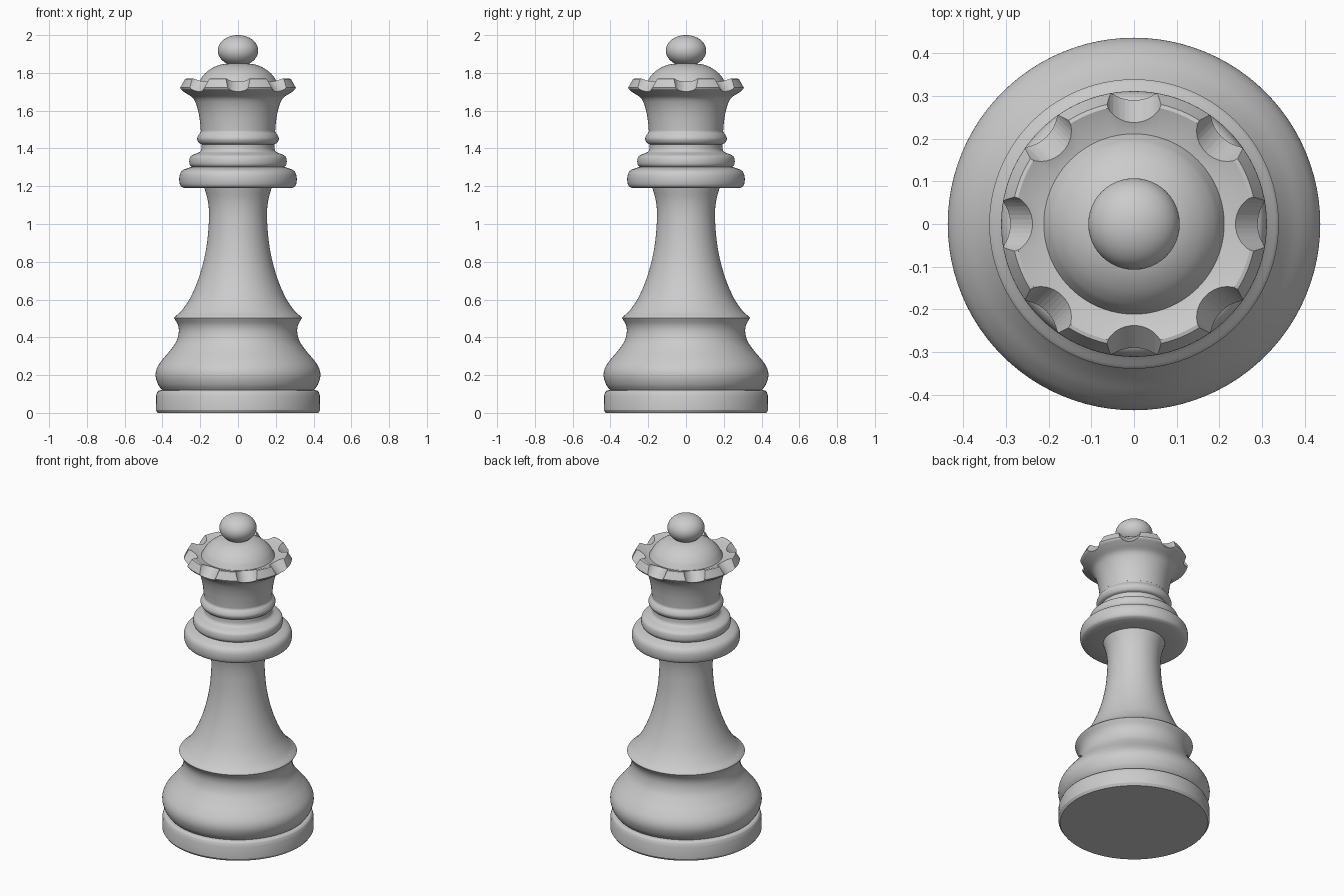
import bpy, bmesh, math
from mathutils import Vector, Matrix

if "Cube" in bpy.data.objects:
    bpy.data.objects.remove(bpy.data.objects["Cube"])

SIDES = 96


def smooth_curve(pts, steps=5):
    """Catmull-Rom curve through (radius, height) points."""
    if len(pts) < 3:
        return [Vector(p) for p in pts]
    p = [Vector(q) for q in pts]
    p = [2 * p[0] - p[1]] + p + [2 * p[-1] - p[-2]]
    out = []
    for a, b, c, d in zip(p, p[1:], p[2:], p[3:]):
        for i in range(steps):
            t = i / steps
            out.append(0.5 * (2 * b + (c - a) * t + (2 * a - 5 * b + 4 * c - d) * t * t
                              + (3 * b - a - 3 * c + d) * t ** 3))
    return out + [p[-2]]


def shade(ob):
    bpy.ops.object.select_all(action='DESELECT')
    ob.select_set(True)
    bpy.context.view_layer.objects.active = ob
    bpy.ops.object.shade_smooth_by_angle(angle=math.radians(32))


def make_object(name, bm):
    bmesh.ops.remove_doubles(bm, verts=bm.verts, dist=1e-5)
    bmesh.ops.recalc_face_normals(bm, faces=bm.faces)
    me = bpy.data.meshes.new(name)
    bm.to_mesh(me)
    bm.free()
    ob = bpy.data.objects.new(name, me)
    bpy.context.collection.objects.link(ob)
    return ob


def lathe(name, *runs):
    """Revolve smooth runs of profile points; corners between runs stay sharp."""
    prof = []
    for run in runs:
        prof += smooth_curve(run)
    bm = bmesh.new()
    rings = []
    for r, z in prof:
        if rings and (Vector((r, z)) - last).length < 1e-5:
            continue
        last = Vector((r, z))
        if r < 1e-5:
            rings.append([bm.verts.new((0, 0, z))] * SIDES)
        else:
            rings.append([bm.verts.new((r * math.cos(2 * math.pi * i / SIDES),
                                        r * math.sin(2 * math.pi * i / SIDES), z))
                          for i in range(SIDES)])
    for lo, hi in zip(rings, rings[1:]):
        for i in range(SIDES):
            j = (i + 1) % SIDES
            quad = list(dict.fromkeys((lo[i], lo[j], hi[j], hi[i])))
            if len(quad) > 2:
                bm.faces.new(quad)
    ob = make_object(name, bm)
    shade(ob)
    return ob


# Foot disc
lathe("foot", [(0, 0), (0.425, 0)], [(0.425, 0), (0.435, 0.015)],
      [(0.435, 0.015), (0.434, 0.092)], [(0.434, 0.092), (0.424, 0.115), (0.40, 0.122)])

# Swelling body above the foot
lathe("body", [(0.40, 0.118), (0.423, 0.15), (0.436, 0.195), (0.429, 0.237), (0.402, 0.28),
               (0.362, 0.327), (0.328, 0.376), (0.314, 0.425), (0.318, 0.465), (0.339, 0.503)],
      [(0.339, 0.503), (0.333, 0.51)])

# Tapering stem
lathe("stem", [(0.335, 0.508), (0.30, 0.54), (0.255, 0.605), (0.213, 0.70), (0.183, 0.80),
               (0.164, 0.90), (0.155, 1.0), (0.154, 1.07), (0.161, 1.13), (0.178, 1.192)])

# Stacked collars
lathe("lower_collar", [(0.17, 1.19), (0.285, 1.19)],
      [(0.285, 1.19), (0.304, 1.202), (0.311, 1.23), (0.308, 1.262), (0.293, 1.284), (0.262, 1.297),
       (0.24, 1.303)])
lathe("middle_collar", [(0.24, 1.298), (0.255, 1.313), (0.258, 1.335), (0.252, 1.357), (0.233, 1.369),
                        (0.205, 1.38), (0.194, 1.395), (0.192, 1.425)])
lathe("upper_collar", [(0.192, 1.422), (0.207, 1.43), (0.216, 1.45), (0.21, 1.47), (0.198, 1.487),
                       (0.197, 1.505)])

# Flared crown, closed so that it can be cut
crown = lathe("crown", [(0, 1.495), (0.197, 1.495)],
              [(0.197, 1.495), (0.2, 1.53), (0.207, 1.58), (0.22, 1.63), (0.24, 1.668), (0.28, 1.695)],
              [(0.28, 1.695), (0.305, 1.712), (0.311, 1.722)],
              [(0.311, 1.722), (0.287, 1.768)], [(0.287, 1.768), (0.278, 1.77)],
              [(0.278, 1.77), (0.21, 1.742)], [(0.21, 1.742), (0, 1.742)])

# Eight tilted round notches around the crown rim
bm = bmesh.new()
for k in range(8):
    place = (Matrix.Rotation(k * math.pi / 4, 4, 'Z') @ Matrix.Translation((0.345, 0, 1.745))
             @ Matrix.Rotation(math.radians(-45), 4, 'Y'))
    bmesh.ops.create_cone(bm, cap_ends=True, segments=40, radius1=0.07, radius2=0.07,
                          depth=0.24, matrix=place)
cutter = make_object("notch_cutter", bm)
cutter.hide_render = True
mod = crown.modifiers.new("notches", 'BOOLEAN')
mod.operation = 'DIFFERENCE'
mod.solver = 'EXACT'
mod.object = cutter
bpy.context.view_layer.objects.active = crown
bpy.ops.object.modifier_apply(modifier=mod.name)
bpy.data.objects.remove(cutter)
shade(crown)

# Dome inside the crown
lathe("dome", [(0.212, 1.741), (0.203, 1.758), (0.188, 1.782), (0.16, 1.81), (0.12, 1.834),
               (0.075, 1.847), (0, 1.852)])

# Slightly flattened finial ball
lathe("finial", [(0.107 * math.sin(a * math.pi / 16), 1.918 - 0.082 * math.cos(a * math.pi / 16))
                 for a in range(17)])
